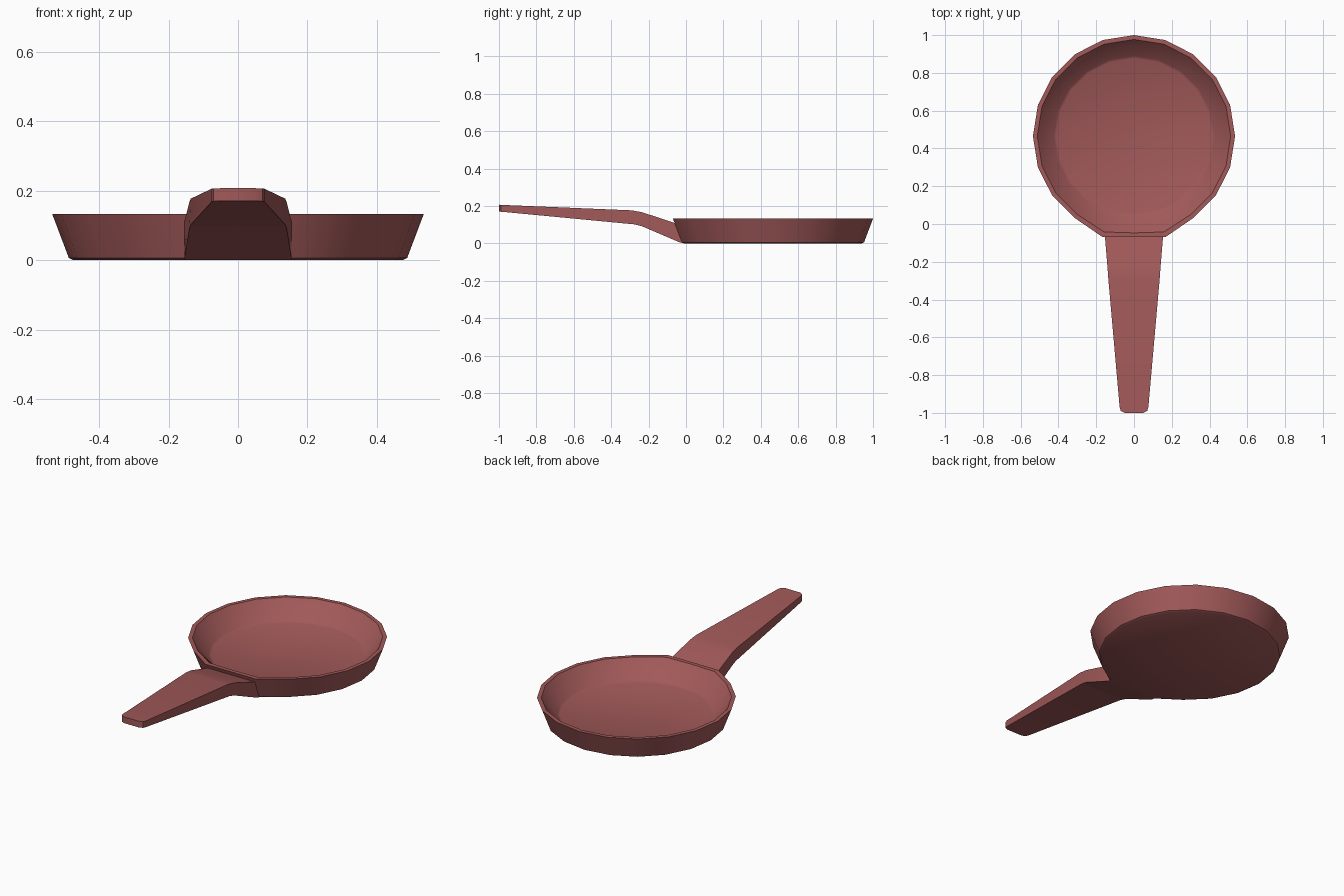
import bpy, bmesh, math

if "Cube" in bpy.data.objects:
    bpy.data.objects.remove(bpy.data.objects["Cube"])

SIDES = 20
CENTRE_Y = 0.465

mat = bpy.data.materials.new("red_enamel")
mat.diffuse_color = (0.36, 0.10, 0.10, 1)
mat.use_nodes = True
mat.node_tree.nodes["Principled BSDF"].inputs["Base Color"].default_value = mat.diffuse_color


def finish(bm, name, angle):
    bmesh.ops.recalc_face_normals(bm, faces=bm.faces)
    mesh = bpy.data.meshes.new(name)
    bm.to_mesh(mesh)
    bm.free()
    mesh.materials.append(mat)
    obj = bpy.data.objects.new(name, mesh)
    bpy.context.collection.objects.link(obj)
    bpy.ops.object.select_all(action='DESELECT')
    obj.select_set(True)
    bpy.context.view_layer.objects.active = obj
    bpy.ops.object.shade_smooth_by_angle(angle=math.radians(angle))
    return obj


def loft(bm, rings):
    # bridge consecutive vertex loops and cap both ends
    for a, b in zip(rings, rings[1:]):
        n = len(a)
        for i in range(n):
            j = (i + 1) % n
            bm.faces.new((a[i], a[j], b[j], b[i]))
    bm.faces.new(rings[0])
    bm.faces.new(rings[-1])


# pan body: radius, height, how far the handle side is squared off
profile = [(0.475, 0.0, 1), (0.487, 0.006, 1), (0.535, 0.133, 1),
           (0.512, 0.133, 0.8), (0.425, 0.034, 0.2), (0.412, 0.028, 0)]
bm = bmesh.new()
rings = []
for r, z, flat in profile:
    ring = []
    for i in range(SIDES):
        a = 2 * math.pi * i / SIDES
        x, y = r * math.cos(a), r * math.sin(a)
        if i in (14, 16):
            y += (-r - y) * flat
        ring.append(bm.verts.new((x, y + CENTRE_Y, z)))
    rings.append(ring)
loft(bm, rings)
finish(bm, "pan_body", 35)

# handle: top y, top z, bottom y, bottom z, half width
sections = [(-0.045, 0.104, -0.008, 0.0, 0.152),
            (-0.065, 0.111, -0.035, 0.006, 0.154),
            (-0.235, 0.167, -0.235, 0.092, 0.140),
            (-0.290, 0.177, -0.275, 0.102, 0.136),
            (-0.970, 0.2055, -0.970, 0.168, 0.076),
            (-0.990, 0.2065, -0.990, 0.1695, 0.070),
            (-1.000, 0.207, -1.000, 0.170, 0.048)]
bm = bmesh.new()
rings = [[bm.verts.new(p) for p in ((-w, yt, zt), (w, yt, zt), (w, yb, zb), (-w, yb, zb))]
         for yt, zt, yb, zb, w in sections]
loft(bm, rings)
finish(bm, "handle", 40)
